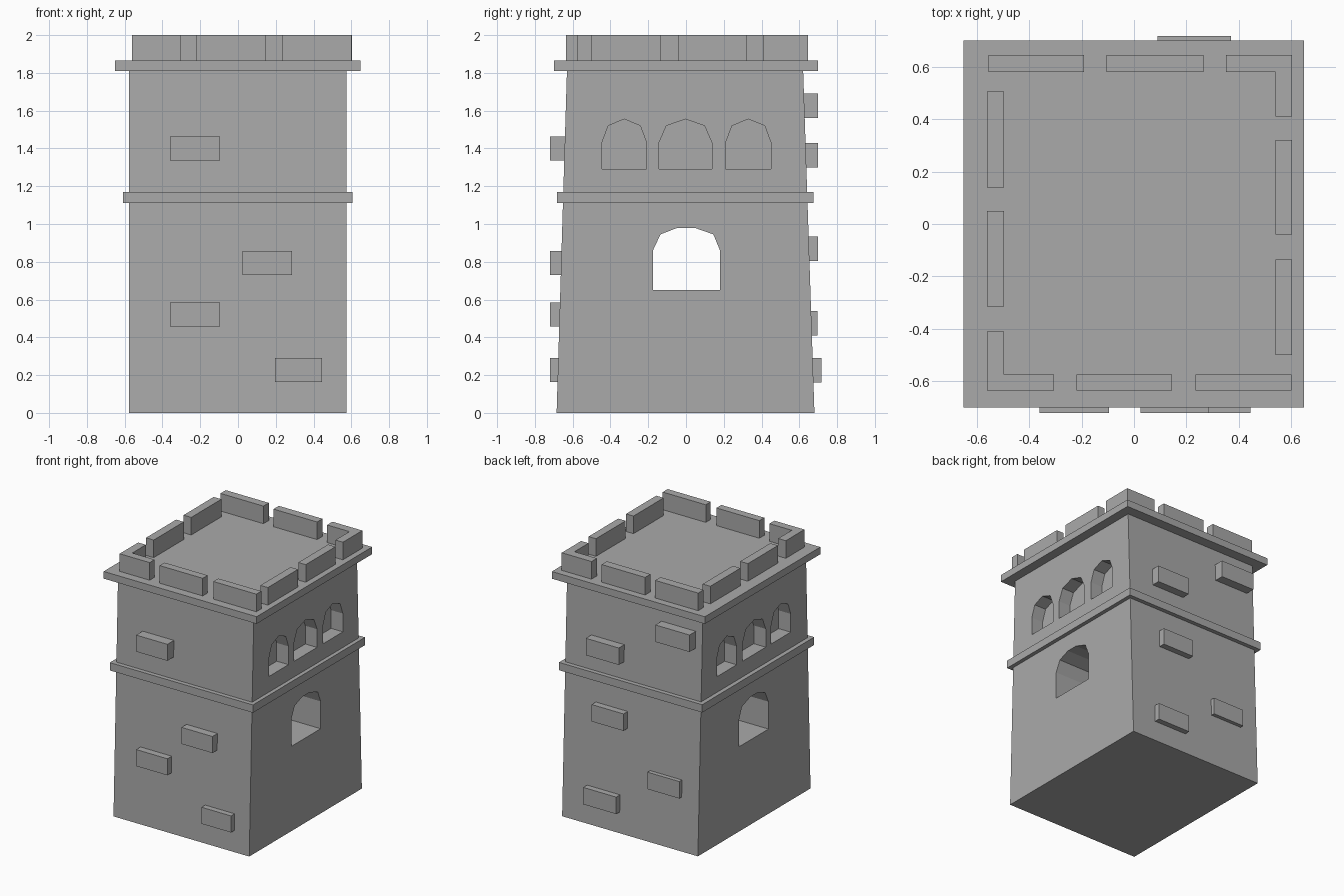
import bpy
import bmesh
from mathutils import Vector

default = bpy.data.objects.get("Cube")
if default:
    bpy.data.objects.remove(default, do_unlink=True)

stone = bpy.data.materials.new("grey stone")
stone.use_nodes = True
GREY = (0.4, 0.4, 0.4, 1)
stone.diffuse_color = GREY
stone.node_tree.nodes["Principled BSDF"].inputs["Base Color"].default_value = GREY


def finish(bm, name):
    bmesh.ops.recalc_face_normals(bm, faces=bm.faces)
    mesh = bpy.data.meshes.new(name)
    bm.to_mesh(mesh)
    bm.free()
    mesh.materials.append(stone)
    obj = bpy.data.objects.new(name, mesh)
    bpy.context.collection.objects.link(obj)
    return obj


def prism(name, outline, shift):
    """Close an outline and push it along the shift vector."""
    bm = bmesh.new()
    face = bm.faces.new([bm.verts.new(p) for p in outline])
    pushed = bmesh.ops.extrude_face_region(bm, geom=[face])["geom"]
    bmesh.ops.translate(bm, vec=Vector(shift),
                        verts=[v for v in pushed if isinstance(v, bmesh.types.BMVert)])
    return finish(bm, name)


def box(name, x, y, z):
    corners = [(x[0], y[0]), (x[1], y[0]), (x[1], y[1]), (x[0], y[1])]
    return prism(name, [(a, b, z[0]) for a, b in corners], (0, 0, z[1] - z[0]))


def arch(name, profile, x0, x1):
    return prism(name, [(x0, y, z) for y, z in profile], (x1 - x0, 0, 0))


def carve(target, cutter):
    cutter.hide_render = True
    cutter.hide_viewport = True
    mod = target.modifiers.new(cutter.name, 'BOOLEAN')
    mod.operation = 'DIFFERENCE'
    mod.solver = 'EXACT'
    mod.object = cutter
    bpy.context.view_layer.update()
    evaluated = target.evaluated_get(bpy.context.evaluated_depsgraph_get())
    baked = bpy.data.meshes.new_from_object(evaluated)
    target.modifiers.clear()
    target.data = baked
    bpy.data.objects.remove(cutter, do_unlink=True)


# Tower body, leaning inward on the front and back
body = prism("tower_body", [(-0.577, -0.685, 0), (-0.577, 0.68, 0),
                            (-0.577, 0.62, 1.82), (-0.577, -0.63, 1.82)], (1.152, 0, 0))

# Large arched opening through the tower
window = [(-0.175, 0.65), (0.18, 0.65), (0.18, 0.86), (0.145, 0.945),
          (0.045, 0.98), (-0.045, 0.98), (-0.135, 0.945), (-0.175, 0.86)]
carve(body, arch("window_cutter", window, -1, 1))

# Three arched niches on each side
for side in (-1, 1):
    for centre, half in ((-0.327, 0.118), (-0.003, 0.14), (0.33, 0.12)):
        niche = [(centre + half * u, z) for u, z in
                 ((-1, 1.29), (1, 1.29), (1, 1.43), (0.72, 1.52), (0, 1.555),
                  (-0.72, 1.52), (-1, 1.43))]
        carve(body, arch("niche_cutter", niche, side * 0.475, side * 0.8))

# String course and roof slab
box("string_course_lower", (-0.61, 0.605), (-0.683, 0.675), (1.11, 1.17))
box("roof_slab", (-0.65, 0.648), (-0.70, 0.70), (1.81, 1.865))

# Battlements
TOP = (1.86, 2.0)
for x in ((-0.555, -0.19), (-0.105, 0.265)):
    box("back_merlon", x, (0.58, 0.645), TOP)
for x in ((-0.22, 0.145), (0.235, 0.60)):
    box("front_merlon", x, (-0.635, -0.575), TOP)
for y in ((-0.04, 0.32), (-0.50, -0.135)):
    box("left_merlon", (0.54, 0.603), y, TOP)
for y in ((-0.315, 0.05), (0.14, 0.505)):
    box("right_merlon", (-0.56, -0.495), y, TOP)


def corner_merlon(name, outline):
    prism(name, [(x, y, TOP[0]) for x, y in outline], (0, 0, TOP[1] - TOP[0]))


corner_merlon("back_corner_merlon", [(0.35, 0.645), (0.35, 0.58), (0.54, 0.58),
                                     (0.54, 0.41), (0.603, 0.41), (0.603, 0.645)])
corner_merlon("front_corner_merlon", [(-0.56, -0.635), (-0.305, -0.635), (-0.305, -0.575),
                                      (-0.495, -0.575), (-0.495, -0.41), (-0.56, -0.41)])

# Protruding bricks: left edge, right edge, bottom, outer depth
for x0, x1, z, out in ((-0.36, -0.095, 1.335, 0.72), (0.025, 0.287, 0.73, 0.72),
                       (-0.36, -0.095, 0.457, 0.72), (0.195, 0.445, 0.163, 0.72)):
    box("front_brick", (x0, x1), (-out, -0.6), (z, z + 0.127))
for x0, x1, z, out in ((-0.52, -0.23, 1.56, 0.70), (0.08, 0.36, 1.30, 0.70),
                       (0.04, 0.31, 0.805, 0.70), (-0.43, -0.16, 0.41, 0.695),
                       (0.09, 0.37, 0.16, 0.717)):
    box("back_brick", (x0, x1), (0.55, out), (z, z + 0.13))
